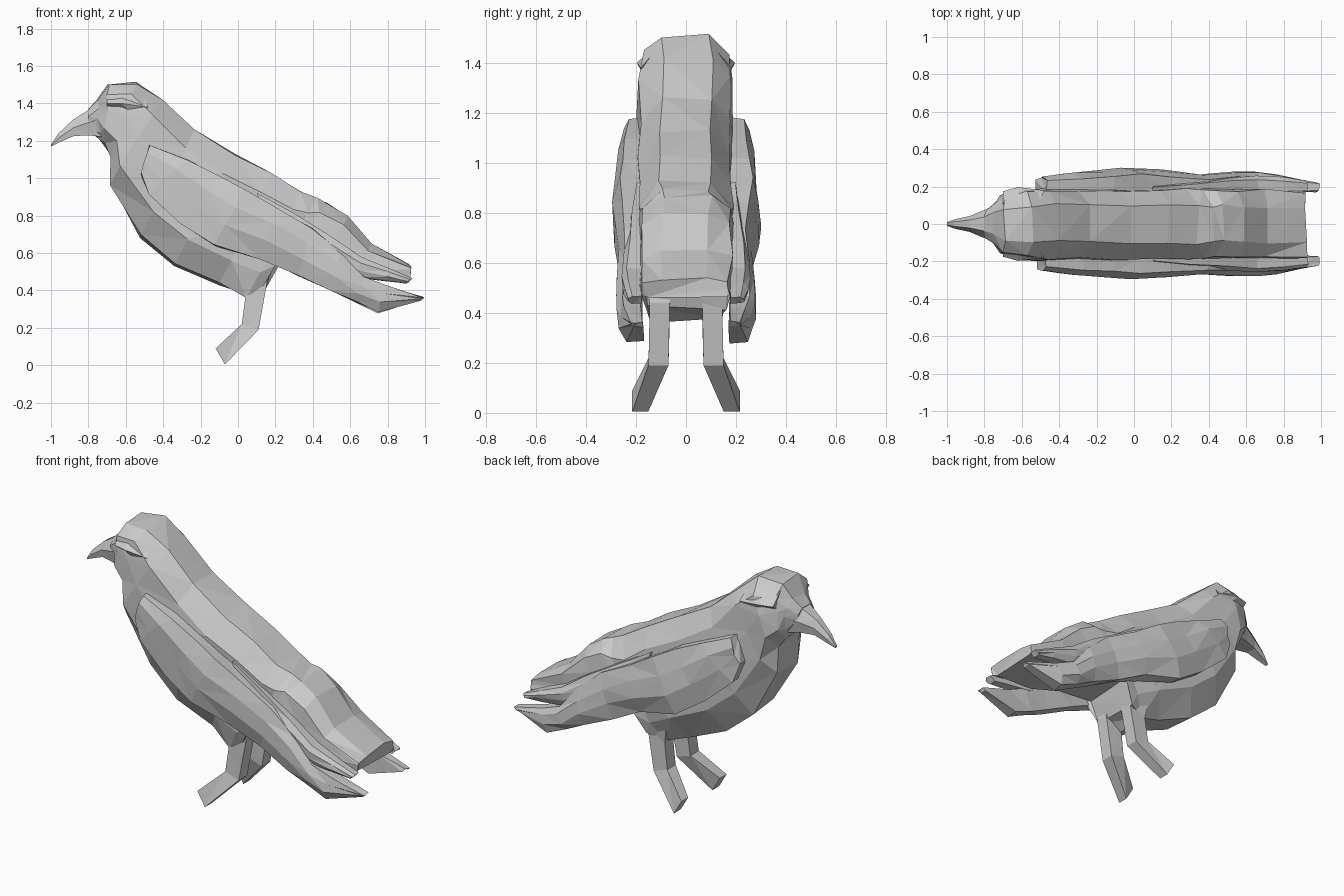
import bpy, bmesh, random
from mathutils import Vector

if "Cube" in bpy.data.objects:
    bpy.data.objects.remove(bpy.data.objects["Cube"])

random.seed(11)
grey = bpy.data.materials.new("plain grey")
grey.diffuse_color = (0.6, 0.6, 0.6, 1)
grey.use_nodes = True
grey.node_tree.nodes["Principled BSDF"].inputs["Base Color"].default_value = grey.diffuse_color


def loft(name, rings, jitter=0.0):
    """Skin a list of equal-length point rings, capped and triangulated."""
    bm = bmesh.new()
    loops = []
    for ring in rings:
        loops.append([bm.verts.new(Vector(p) + Vector([random.uniform(-jitter, jitter) for _ in range(3)]))
                      for p in ring])
    n = len(loops[0])
    for a, b in zip(loops, loops[1:]):
        for i in range(n):
            j = (i + 1) % n
            bm.faces.new((a[i], a[j], b[j], b[i]))
    bm.faces.new(loops[0][::-1])
    bm.faces.new(loops[-1])
    bmesh.ops.triangulate(bm, faces=bm.faces[:], quad_method='SHORT_EDGE')
    bmesh.ops.recalc_face_normals(bm, faces=bm.faces[:])
    mesh = bpy.data.meshes.new(name)
    bm.to_mesh(mesh)
    bm.free()
    mesh.materials.append(grey)
    obj = bpy.data.objects.new(name, mesh)
    bpy.context.collection.objects.link(obj)
    return obj


def mirrored(name, rings, jitter=0.0):
    """One copy on each side of the body."""
    for side, s in (("left", -1), ("right", 1)):
        loft(side + "_" + name, [[(x, s * y, z) for x, y, z in r] for r in rings], jitter)


def body_ring(tx, tz, bx, bz, w, flat):
    half = [(0, .52), (.17, .96), (.45, 1), (.78, .98), (1, flat)]
    pts = [(t, y) for t, y in half] + [(t, -y) for t, y in reversed(half)]
    return [(tx + (bx - tx) * t, w * y, tz + (bz - tz) * t) for t, y in pts]


# Head, back, chamfered belly and thin tail: top x z, bottom x z, half width, bottom flatness
body = [(-.80, 1.36, -.77, 1.23, .07, .5), (-.755, 1.42, -.74, 1.21, .11, .5),
        (-.69, 1.49, -.715, 1.19, .155, .5), (-.54, 1.51, -.69, 1.12, .185, .5),
        (-.41, 1.415, -.68, .97, .19, .5), (-.24, 1.26, -.52, .69, .195, .5),
        (-.02, 1.13, -.34, .54, .19, .5), (.18, 1.02, -.1, .435, .19, .55),
        (.34, .93, .05, .37, .19, .7), (.42, .89, .14, .42, .185, .85),
        (.48, .86, .20, .57, .185, .9), (.58, .80, .43, .53, .185, .85),
        (.71, .65, .65, .475, .185, .85), (.92, .54, .91, .455, .175, .9)]
loft("body", [body_ring(*s) for s in body], 0.011)


# Deep beak with a flat underside and a hooked tip
def beak_ring(x, top, bottom, w):
    return [(x, -w * .5, top), (x, w * .5, top), (x, w, (top + bottom) / 2),
            (x, w * .8, bottom), (x, -w * .8, bottom), (x, -w, (top + bottom) / 2)]


loft("beak", [beak_ring(-.72, 1.42, 1.22, .11), beak_ring(-.80, 1.365, 1.23, .075),
              beak_ring(-.88, 1.315, 1.225, .042), beak_ring(-.96, 1.24, 1.19, .025),
              beak_ring(-1.0, 1.18, 1.17, .01)])

# Heavy brow above each eye
mirrored("brow", [[(-.70, .10, 1.47), (-.70, .175, 1.40), (-.70, .12, 1.36)],
                  [(-.62, .13, 1.46), (-.62, .197, 1.40), (-.63, .13, 1.35)],
                  [(-.50, .13, 1.44), (-.48, .18, 1.38), (-.54, .15, 1.32)]])


def wing_ring(tx, tz, bx, bz, out, inner=.175):
    mid = inner + (out - inner) * .75
    pts = [(0, inner), (0, mid), (.3, out), (.65, out), (1, mid), (1, inner)]
    return [(tx + (bx - tx) * t, y, tz + (bz - tz) * t) for t, y in pts]


# Folded wings running into the long lower feathers
wing = [(-.47, 1.18, -.52, 1.03, .255), (-.27, 1.10, -.48, .92, .27),
        (-.10, 1.01, -.30, .76, .28), (.03, .94, -.12, .64, .295),
        (.20, .84, .12, .575, .285), (.40, .73, .32, .485, .265),
        (.55, .61, .50, .40, .275), (.67, .47, .63, .335, .275),
        (.79, .425, .75, .285, .265), (.99, .36, .97, .345, .225)]
mirrored("wing", [wing_ring(*s) for s in wing], 0.008)

# Upper feathers, split away from the wing tip
feather = [(.10, .92, .12, .82, .20), (.30, .81, .32, .66, .225), (.50, .69, .50, .55, .245),
           (.66, .58, .64, .47, .255), (.80, .52, .80, .45, .25), (.93, .465, .90, .44, .23)]
mirrored("upper_feather", [wing_ring(*s) for s in feather], 0.004)


# Legs: thigh, shin and forward splayed foot; front x z, back x z, centre y, half width
def leg_ring(fx, fz, bx, bz, y, w):
    return [(fx, y - w, fz), (fx, y + w, fz), (bx, y + w, bz), (bx, y - w, bz)]


mirrored("leg", [leg_ring(.02, .50, .14, .56, .11, .05), leg_ring(.04, .37, .155, .44, .105, .04),
                 leg_ring(.02, .22, .11, .19, .11, .04), leg_ring(-.12, .09, -.07, .005, .183, .032)])
